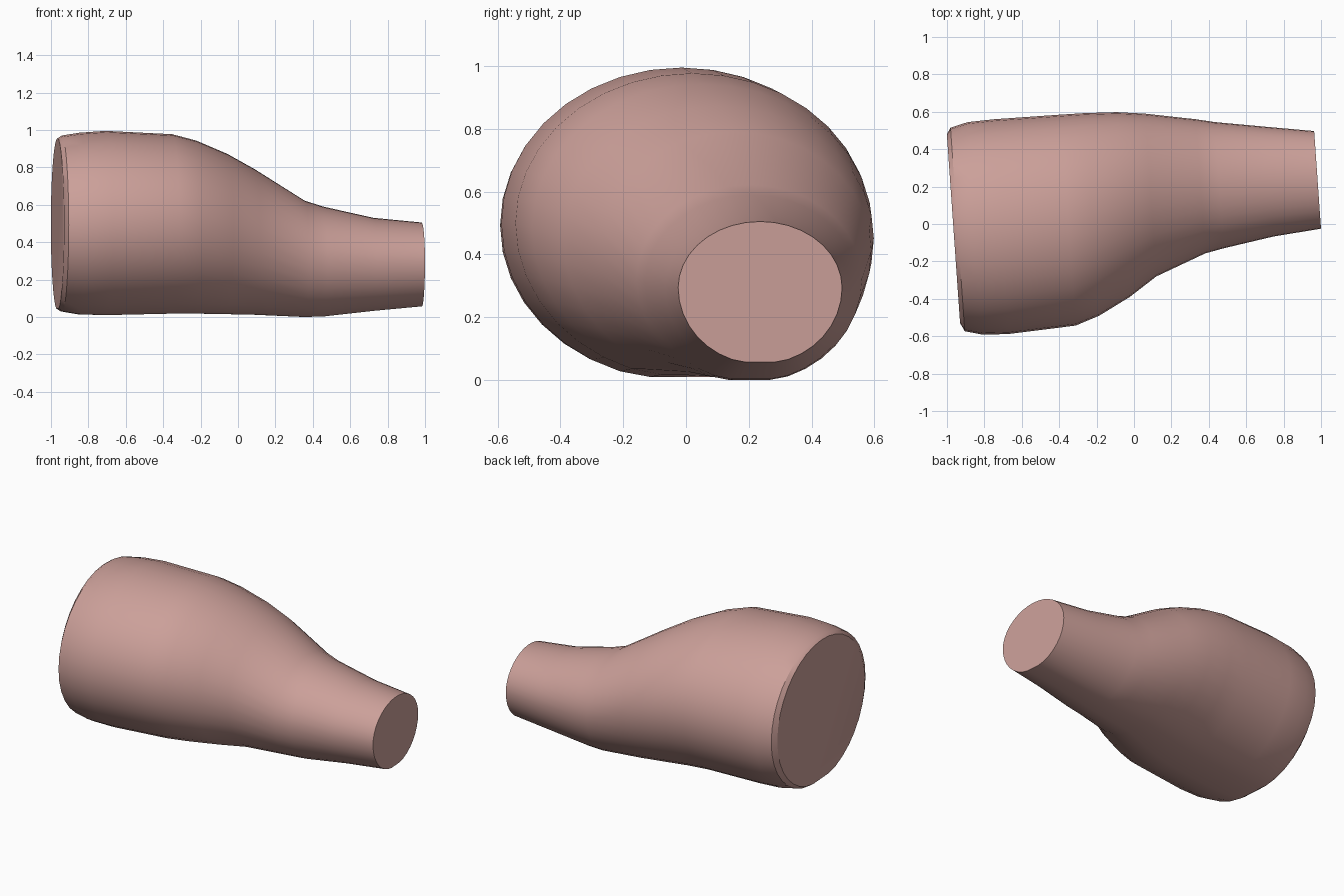
import bpy, bmesh, math

if "Cube" in bpy.data.objects:
    bpy.data.objects.remove(bpy.data.objects["Cube"])

SIDES = 36
SLANT = 0.07   # rings lean slightly in plan

# rings along the length: position, y min, y max, z min, z max
RINGS = [
    (-0.967, -0.53, 0.48, 0.045, 0.955),
    (-0.945, -0.573, 0.515, 0.03, 0.97),
    (-0.85, -0.592, 0.545, 0.014, 0.985),
    (-0.71, -0.588, 0.56, 0.01, 0.995),
    (-0.35, -0.543, 0.585, 0.018, 0.977),
    (-0.22, -0.49, 0.593, 0.018, 0.943),
    (-0.05, -0.39, 0.598, 0.015, 0.872),
    (0.10, -0.28, 0.59, 0.012, 0.79),
    (0.37, -0.157, 0.56, 0.0, 0.622),
    (0.47, -0.13, 0.545, 0.003, 0.59),
    (0.74, -0.067, 0.52, 0.033, 0.53),
    (0.998, -0.025, 0.497, 0.057, 0.505),
]


def ring_points(u, y0, y1, z0, z1):
    """Slanted oval with a slightly flattened underside."""
    yc, ry = (y0 + y1) / 2, (y1 - y0) / 2
    t = (u + 1) / 2
    zc = z0 + (z1 - z0) * (0.49 + 0.04 * t)
    pts = []
    for i in range(SIDES):
        a = 2 * math.pi * i / SIDES
        c, s = math.cos(a), math.sin(a)
        y = yc + ry * c
        if s > 0:
            z = zc + (z1 - zc) * s
        else:
            z = max(z0, zc + (zc - z0) * 1.025 * s)
        pts.append((u - SLANT * y, y, z))
    return pts


# tapered body with flat end caps
bm = bmesh.new()
loops = [[bm.verts.new(p) for p in ring_points(*r)] for r in RINGS]
for a, b in zip(loops, loops[1:]):
    for i in range(SIDES):
        j = (i + 1) % SIDES
        bm.faces.new((a[i], a[j], b[j], b[i]))
bm.faces.new(loops[0])
bm.faces.new(loops[-1])
bmesh.ops.recalc_face_normals(bm, faces=bm.faces)
mesh = bpy.data.meshes.new("tapered_body")
bm.to_mesh(mesh)
bm.free()
body = bpy.data.objects.new("tapered_body", mesh)
bpy.context.collection.objects.link(body)

# dusty pink material
mat = bpy.data.materials.new("dusty_pink")
mat.diffuse_color = (0.6, 0.35, 0.32, 1)
mat.use_nodes = True
mat.node_tree.nodes["Principled BSDF"].inputs["Base Color"].default_value = mat.diffuse_color
mesh.materials.append(mat)

# smooth sides, sharp cap rims
bpy.context.view_layer.objects.active = body
body.select_set(True)
bpy.ops.object.shade_smooth_by_angle(angle=math.radians(30))
